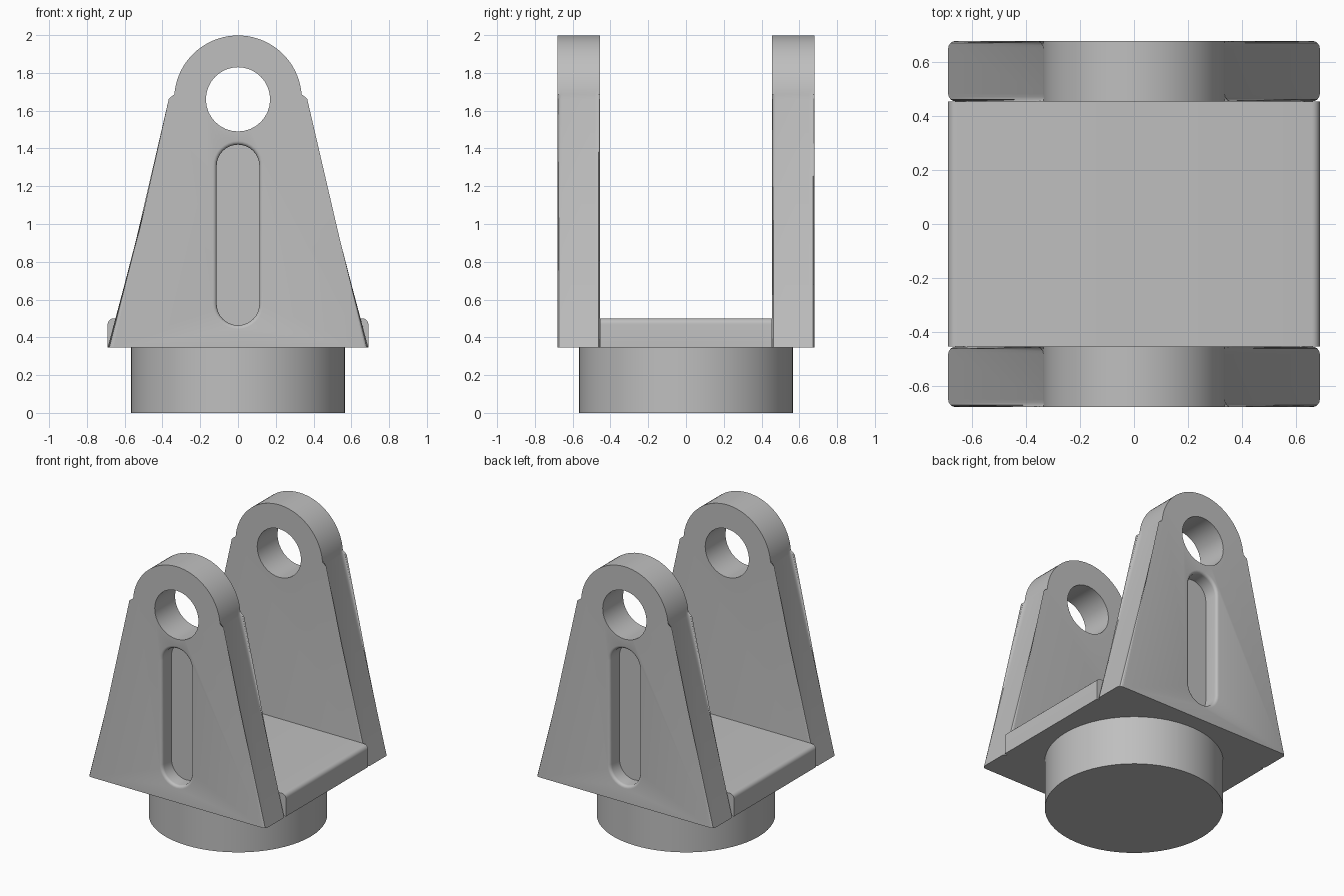
import bpy, bmesh
from math import sin, cos, pi
from mathutils import Matrix

if "Cube" in bpy.data.objects:
    bpy.data.objects.remove(bpy.data.objects["Cube"], do_unlink=True)

grey = bpy.data.materials.new("Plain grey")
grey.use_nodes = True
grey.diffuse_color = (0.52, 0.52, 0.52, 1)
grey.node_tree.nodes["Principled BSDF"].inputs["Base Color"].default_value = grey.diffuse_color

HALF_W, PLATE_Z, TOP_Z = 0.69, 0.345, 0.5
OUTER_Y, INNER_Y = -0.68, -0.455
EYE_Z, EYE_R, HOLE_R = 1.66, 0.338, 0.17


def finish(name, bm):
    bmesh.ops.recalc_face_normals(bm, faces=bm.faces[:])
    mesh = bpy.data.meshes.new(name)
    bm.to_mesh(mesh)
    bm.free()
    mesh.materials.append(grey)
    obj = bpy.data.objects.new(name, mesh)
    bpy.context.collection.objects.link(obj)
    return obj


def activate(obj):
    bpy.ops.object.select_all(action="DESELECT")
    obj.select_set(True)
    bpy.context.view_layer.objects.active = obj


def smooth(obj):
    activate(obj)
    bpy.ops.object.shade_smooth_by_angle(angle=pi / 6)


def arc(z, r, start, end, steps):
    return [(r * cos(start + (end - start) * i / steps),
             z + r * sin(start + (end - start) * i / steps)) for i in range(steps + 1)]


def loft(bm, sections):
    """Join (outline, y) sections into a closed solid."""
    rings = [[bm.verts.new((x, y, z)) for x, z in pts] for pts, y in sections]
    n = len(rings[0])
    for a, b in zip(rings, rings[1:]):
        for i in range(n):
            bm.faces.new((a[i], a[(i + 1) % n], b[(i + 1) % n], b[i]))
    bm.faces.new(rings[0])
    bm.faces.new(rings[-1])


def capsule(r):
    return arc(1.307, r, 0, pi, 16) + arc(0.577, r, pi, 2 * pi, 16)


def cut(obj, cutter):
    cutter.hide_render = True
    mod = obj.modifiers.new("Cut", "BOOLEAN")
    mod.operation, mod.solver, mod.object = "DIFFERENCE", "EXACT", cutter
    activate(obj)
    bpy.ops.object.modifier_apply(modifier=mod.name)
    bpy.data.objects.remove(cutter, do_unlink=True)


# Round foot
bm = bmesh.new()
bmesh.ops.create_cone(bm, cap_ends=True, segments=64, radius1=0.567, radius2=0.567,
                      depth=PLATE_Z, matrix=Matrix.Translation((0, 0, PLATE_Z / 2)))
smooth(finish("round_foot", bm))

# Base plate with its two upper side edges rounded
bm = bmesh.new()
bmesh.ops.create_cube(bm, size=1, matrix=Matrix.Translation((0, 0, (PLATE_Z + TOP_Z) / 2))
                      @ Matrix.Diagonal((2 * HALF_W, -2 * INNER_Y, TOP_Z - PLATE_Z, 1)))
edges = [e for e in bm.edges if all(v.co.z > 0.45 for v in e.verts)
         and e.verts[0].co.x * e.verts[1].co.x > 0]
bmesh.ops.bevel(bm, geom=edges, offset=0.03, segments=5, profile=0.5, affect="EDGES")
smooth(finish("base_plate", bm))

# Front arm: tapered plate with a round eye and softened rims
bm = bmesh.new()
outline = [(-HALF_W, PLATE_Z), (HALF_W, PLATE_Z)] + arc(EYE_Z, EYE_R, 0, pi, 40)
loft(bm, [(outline, OUTER_Y), (outline, INNER_Y)])
rims = [e for e in bm.edges if abs(e.verts[0].co.y - e.verts[1].co.y) < 1e-5
        and max(v.co.z for v in e.verts) > PLATE_Z + 0.01]
bmesh.ops.bevel(bm, geom=rims, offset=0.028, segments=4, profile=0.5, affect="EDGES")
front_arm = finish("front_arm", bm)

# Pin hole through the eye
bm = bmesh.new()
circle = arc(EYE_Z, HOLE_R, 0, 2 * pi, 32)[:-1]
loft(bm, [(circle, OUTER_Y - 0.1), (circle, INNER_Y + 0.1)])
cut(front_arm, finish("hole_cutter", bm))

# Blind slot in the outer face, its rim flaring out
bm = bmesh.new()
r, f = 0.113, 0.02
flare = [(capsule(r + f - f * cos(t)), OUTER_Y + f - f * sin(t))
         for t in [pi / 2 * i / 4 for i in range(5)]]
loft(bm, [(capsule(r), OUTER_Y + 0.105)] + flare + [(capsule(r + f), OUTER_Y - 0.05)])
cut(front_arm, finish("slot_cutter", bm))
smooth(front_arm)

# Back arm: the same part turned half round
back_arm = front_arm.copy()
back_arm.data = front_arm.data.copy()
back_arm.name = "back_arm"
back_arm.data.transform(Matrix.Rotation(pi, 4, "Z"))
bpy.context.collection.objects.link(back_arm)
